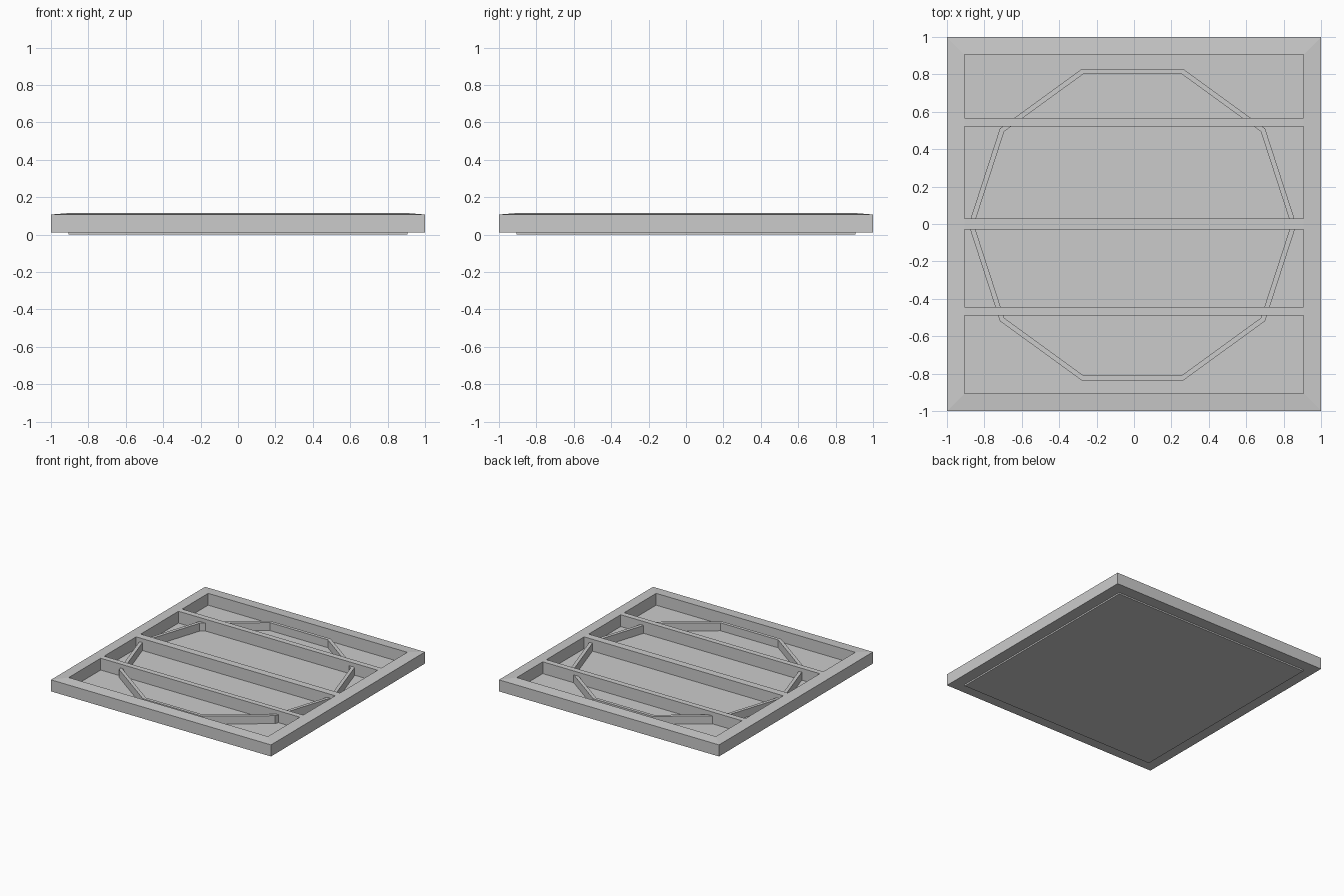
import bpy, math

if "Cube" in bpy.data.objects:
    bpy.data.objects.remove(bpy.data.objects["Cube"])


def make_object(name, verts, faces):
    mesh = bpy.data.meshes.new(name)
    mesh.from_pydata(verts, [], faces)
    mesh.update()
    obj = bpy.data.objects.new(name, mesh)
    bpy.context.collection.objects.link(obj)
    return obj


def swept_ring(name, profile, sides, start, cx=0, cy=0):
    """Sweep a closed (radius, z) profile around a regular polygon."""
    n = len(profile)
    verts, faces = [], []
    for i in range(sides):
        a = start + 2 * math.pi * i / sides
        verts += [(cx + r * math.cos(a), cy + r * math.sin(a), z) for r, z in profile]
        j = (i + 1) % sides
        faces += [(i * n + k, j * n + k, j * n + (k + 1) % n, i * n + (k + 1) % n)
                  for k in range(n)]
    return make_object(name, verts, faces)


def box(name, x0, x1, y0, y1, z0, z1):
    bpy.ops.mesh.primitive_cube_add(size=1, location=((x0 + x1) / 2, (y0 + y1) / 2, (z0 + z1) / 2))
    obj = bpy.context.object
    obj.name = name
    obj.scale = (x1 - x0, y1 - y0, z1 - z0)
    bpy.ops.object.transform_apply(location=False, rotation=False, scale=True)
    return obj


INNER, FLOOR, TOP = 0.905, 0.018, 0.115

# outer square frame, its top sloping gently down to the outside
D = math.sqrt(2)
swept_ring("outer_frame",
           [(D, 0.012), (D, 0.107), (INNER * D, TOP), (INNER * D, 0.012)],
           4, math.pi / 4)

# base panel, standing slightly proud underneath
box("base_panel", -INNER, INNER, -INNER, INNER, 0, FLOOR)

# three cross bars level with the frame
for i, (y0, y1) in enumerate([(-0.49, -0.445), (-0.03, 0.03), (0.52, 0.567)]):
    box(f"cross_bar_{i + 1}", -INNER, INNER, y0, y1, FLOOR, TOP)

# low ten-sided rim running beneath the bars
swept_ring("ten_sided_rim",
           [(0.876, FLOOR), (0.876, 0.083), (0.848, 0.083), (0.848, FLOOR)],
           10, 0, -0.008, -0.004)
